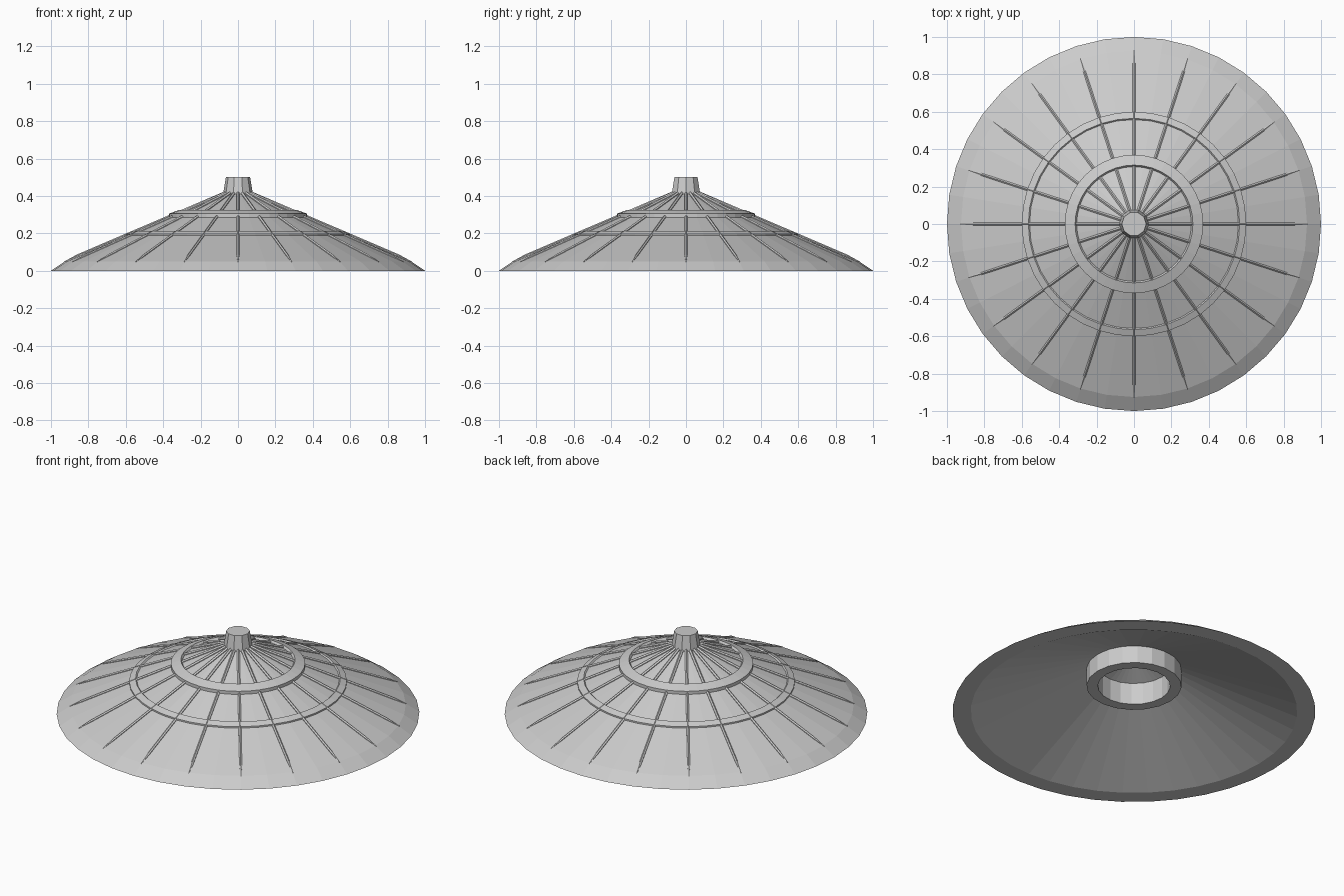
import bpy, bmesh
from math import cos, sin, pi

if "Cube" in bpy.data.objects:
    bpy.data.objects.remove(bpy.data.objects["Cube"])


def lathe(name, profile, sides, closed=False, phase=0.0, smooth=None):
    """Revolve (radius, z) points about z; open profiles are capped at the ends."""
    bm = bmesh.new()
    rings = []
    for r, z in profile:
        rings.append([bm.verts.new((r * cos(phase + 2 * pi * i / sides),
                                    r * sin(phase + 2 * pi * i / sides), z))
                      for i in range(sides)])
    pairs = list(zip(rings, rings[1:]))
    if closed:
        pairs.append((rings[-1], rings[0]))
    for a, b in pairs:
        for i in range(sides):
            j = (i + 1) % sides
            bm.faces.new((a[i], a[j], b[j], b[i]))
    if not closed:
        bm.faces.new(rings[0])
        bm.faces.new(rings[-1])
    return finish(name, bm, smooth)


def finish(name, bm, smooth=None):
    bmesh.ops.recalc_face_normals(bm, faces=bm.faces)
    mesh = bpy.data.meshes.new(name)
    bm.to_mesh(mesh)
    bm.free()
    ob = bpy.data.objects.new(name, mesh)
    bpy.context.collection.objects.link(ob)
    if smooth:
        bpy.ops.object.select_all(action='DESELECT')
        ob.select_set(True)
        bpy.context.view_layer.objects.active = ob
        bpy.ops.object.shade_smooth_by_angle(angle=smooth)
    return ob


SLOPE = 0.425


def cone_z(r):
    return 0.05 + (0.925 - r) * SLOPE


# Hollow conical shell with bevelled brim and flat underside edge
lathe("hat_shell", [(0.07, 0.345), (0.90, 0.0), (1.0, 0.0), (0.925, cone_z(0.925)),
                    (0.06, cone_z(0.06))], 40)

# Raised bands around the cone
lathe("lower_band", [(0.60, 0.18), (0.60, 0.197), (0.565, 0.212), (0.54, 0.19)], 40, True)
lathe("upper_band", [(0.37, 0.275), (0.37, 0.305), (0.315, 0.325), (0.29, 0.29)], 40, True)

# Top knob
lathe("top_knob", [(0.08, 0.38), (0.08, 0.41), (0.065, 0.50)], 10)

# Head ring under the cone
lathe("head_ring", [(0.262, 0.16), (0.262, 0.30), (0.20, 0.32), (0.20, 0.16)], 20, True)

# Radial ribs: (radius, half width, height above cone)
sections = [(0.93, 0.002, 0.001), (0.86, 0.007, 0.010), (0.07, 0.008, 0.012)]
bm = bmesh.new()
for k in range(20):
    c, s = cos(k * pi / 10), sin(k * pi / 10)
    loops = []
    for r, w, h in sections:
        pts = [(-w, -0.012), (w, -0.012), (w, h * 0.4), (0, h), (-w, h * 0.4)]
        loops.append([bm.verts.new((r * c - t * s, r * s + t * c, cone_z(r) + dz))
                      for t, dz in pts])
    for a, b in zip(loops, loops[1:]):
        for i in range(5):
            j = (i + 1) % 5
            bm.faces.new((a[i], a[j], b[j], b[i]))
    bm.faces.new(loops[0])
    bm.faces.new(loops[-1])
finish("radial_ribs", bm)
